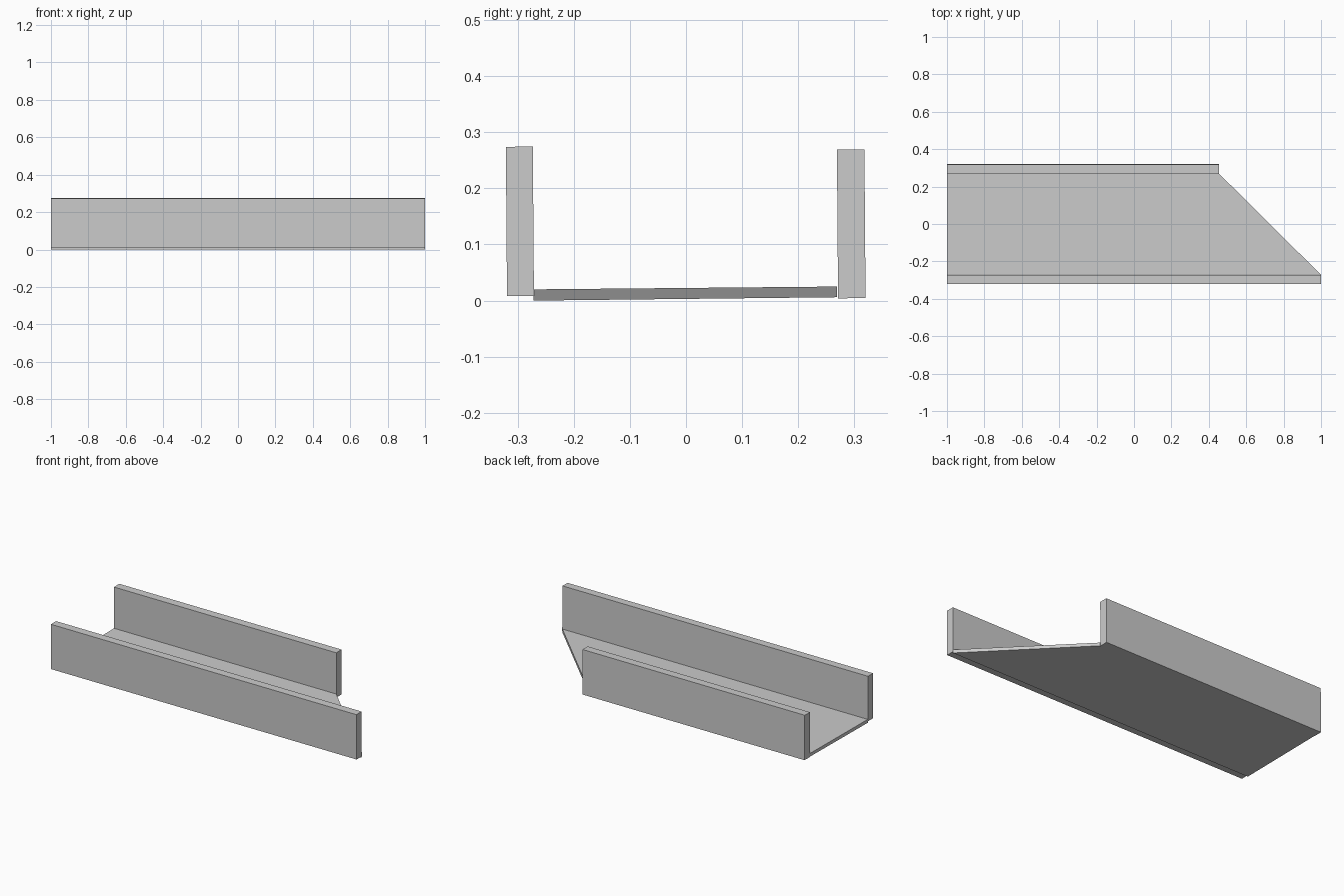
import bpy, bmesh

if "Cube" in bpy.data.objects:
    bpy.data.objects.remove(bpy.data.objects["Cube"])


def beam(name, section, end_x):
    """Extrude a (y, z) section from x = -1 to an end given as a function of y."""
    bm = bmesh.new()
    start = [bm.verts.new((-1, y, z)) for y, z in section]
    end = [bm.verts.new((end_x(y), y, z)) for y, z in section]
    bm.faces.new(start)
    bm.faces.new(end[::-1])
    n = len(section)
    for i in range(n):
        j = (i + 1) % n
        bm.faces.new((start[i], end[i], end[j], start[j]))
    bmesh.ops.recalc_face_normals(bm, faces=bm.faces)
    mesh = bpy.data.meshes.new(name)
    bm.to_mesh(mesh)
    bm.free()
    obj = bpy.data.objects.new(name, mesh)
    bpy.context.collection.objects.link(obj)
    return obj


# Long front wall, leaning very slightly
beam("front_wall",
     [(-0.319, 0.008), (-0.271, 0.0085), (-0.273, 0.2745), (-0.321, 0.274)],
     lambda y: 1.0)

# Shorter back wall with a square end
beam("back_wall",
     [(0.271, 0.004), (0.320, 0.0045), (0.318, 0.2695), (0.269, 0.269)],
     lambda y: 0.455)

# Thin sloping floor, cut diagonally between the wall ends
beam("floor_panel",
     [(-0.272, 0.0), (0.269, 0.006), (0.269, 0.025), (-0.272, 0.020)],
     lambda y: 1.0 - (y + 0.272) * 0.545 / 0.541)
